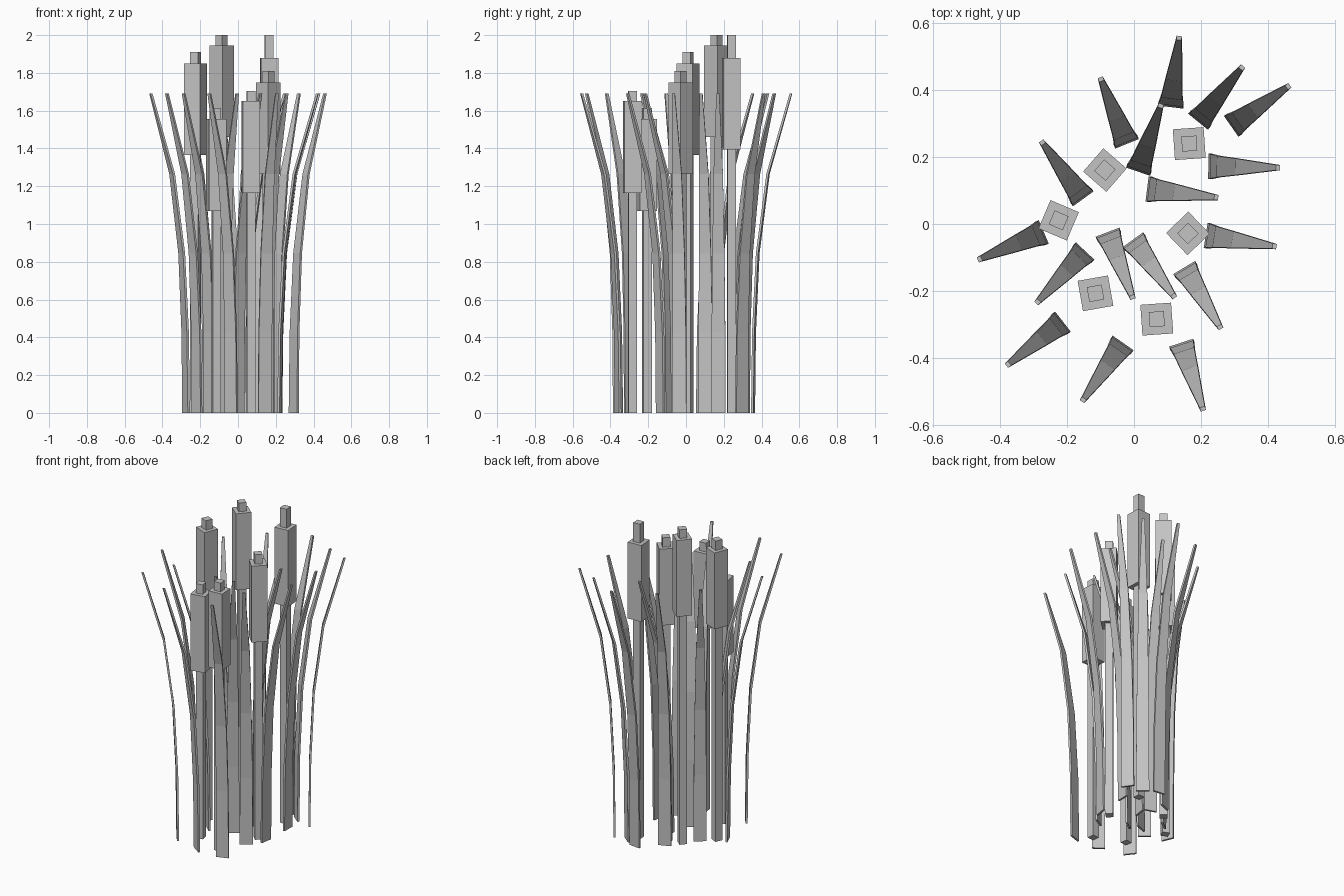
import bpy
import bmesh
from math import radians
from mathutils import Matrix

cube = bpy.data.objects.get("Cube")
if cube:
    bpy.data.objects.remove(cube, do_unlink=True)

grey = bpy.data.materials.new("plain grey")
grey.use_nodes = True
grey.diffuse_color = (0.55, 0.55, 0.55, 1)
grey.node_tree.nodes["Principled BSDF"].inputs["Base Color"].default_value = grey.diffuse_color


def finish(bm, name, x, y, angle):
    """Turn a bmesh into a placed object."""
    bmesh.ops.recalc_face_normals(bm, faces=bm.faces)
    mesh = bpy.data.meshes.new(name)
    bm.to_mesh(mesh)
    bm.free()
    mesh.materials.append(grey)
    obj = bpy.data.objects.new(name, mesh)
    obj.location = (x, y, 0)
    obj.rotation_euler.z = radians(angle)
    bpy.context.collection.objects.link(obj)


def box(name, x, y, angle, side, bottom, top):
    bm = bmesh.new()
    place = Matrix.Translation((0, 0, (bottom + top) / 2)) @ Matrix.Diagonal((side, side, top - bottom, 1))
    bmesh.ops.create_cube(bm, size=1, matrix=place)
    finish(bm, name, x, y, angle)


# Leaf sections: height, outward bend, width
SECTIONS = [(0, 0, 0.076), (0.425, 0.005, 0.073), (0.845, 0.025, 0.064),
            (1.265, 0.08, 0.05), (1.69, 0.202, 0.016)]
THICK = 0.012


def leaf(name, x, y, angle):
    """Tapering flat blade that bends outward along its own x axis."""
    bm = bmesh.new()
    rings = []
    for z, bend, width in SECTIONS:
        corners = [(-1, -1), (1, -1), (1, 1), (-1, 1)]
        rings.append([bm.verts.new((bend + sx * THICK / 2, sy * width / 2, z)) for sx, sy in corners])
    for low, high in zip(rings, rings[1:]):
        for i in range(4):
            j = (i + 1) % 4
            bm.faces.new((low[i], low[j], high[j], high[i]))
    bm.faces.new(rings[0])
    bm.faces.new(rings[-1])
    finish(bm, name, x, y, angle)


# Reeds: x, y, turn, head top, stem top
REEDS = [(0.165, 0.24, 4, 1.88, 2.0), (-0.087, 0.161, -41, 1.945, 2.0),
         (-0.225, 0.011, -23, 1.85, 1.91), (0.161, -0.028, 44, 1.75, 1.81),
         (-0.115, -0.207, 10, 1.555, 1.615), (0.068, -0.284, 4, 1.65, 1.705)]
for n, (x, y, turn, head_top, stem_top) in enumerate(REEDS, 1):
    box(f"reed_stem_{n}", x, y, turn, 0.045, 0, stem_top)
    box(f"reed_head_{n}", x, y, turn, 0.092, head_top - 0.485, head_top)

# Leaves: x, y, bend direction
LEAVES = [(0.11, 0.355, 83), (0.195, 0.31, 51), (0.295, 0.295, 35),
          (0.228, 0.172, -1), (0.045, 0.104, -7), (0.22, -0.035, -9),
          (0.153, -0.135, -59), (0.143, -0.36, -72), (0.0, -0.052, -54),
          (-0.077, -0.03, -69), (-0.036, -0.36, -125), (-0.217, -0.295, -142),
          (-0.15, -0.085, -133), (-0.275, -0.026, -157), (-0.155, 0.08, 126),
          (-0.023, 0.245, 112), (0.014, 0.162, 71)]
for n, (x, y, direction) in enumerate(LEAVES, 1):
    leaf(f"leaf_{n}", x, y, direction)
